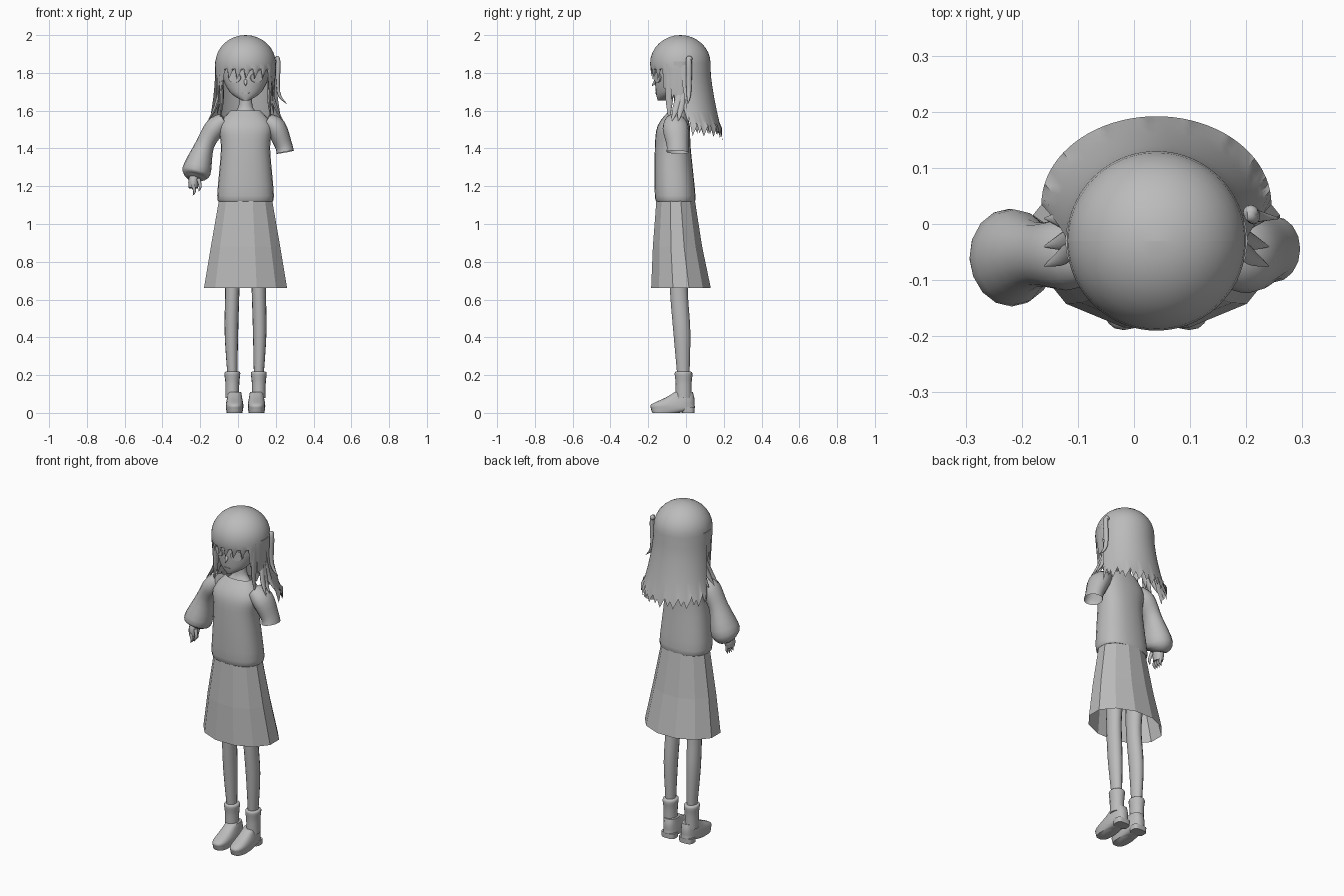
import bpy, bmesh, math
from math import sin, cos, pi, tau
from mathutils import Vector

if "Cube" in bpy.data.objects:
    bpy.data.objects.remove(bpy.data.objects["Cube"], do_unlink=True)

MID = 0.04  # x of the figure's own axis
SIDES = (("right", -1), ("left", 1))
SHADE = (0.5, 0.5, 0.5, 1)

grey = bpy.data.materials.new("plain_grey")
grey.use_nodes = True
grey.diffuse_color = SHADE
grey.node_tree.nodes["Principled BSDF"].inputs["Base Color"].default_value = SHADE


def refine(rows, steps=4):
    """Pass a smooth curve through the given rows of numbers."""
    rows = [Vector(row) for row in rows]
    result = []
    for k in range(len(rows) - 1):
        here, there = rows[k], rows[k + 1]
        before, after = rows[max(k - 1, 0)], rows[min(k + 2, len(rows) - 1)]
        for step in range(steps):
            t = step / steps
            bend_in = (there - before) / 2
            bend_out = (after - here) / 2
            ease = t * t * (3 - 2 * t)
            result.append(here.lerp(there, ease) + bend_in * t * (1 - t) ** 2
                          - bend_out * t * t * (1 - t))
    return result + [rows[-1]]


def surface(name, rings, closed=True, bottom=True, top=True, smooth=True):
    """Skin a list of point rings into one object."""
    bm = bmesh.new()
    rows = [[bm.verts.new(point) for point in ring] for ring in rings]
    count = len(rows[0])
    for low, high in zip(rows, rows[1:]):
        for i in range(count if closed else count - 1):
            j = (i + 1) % count
            bm.faces.new((low[i], low[j], high[j], high[i]))
    if closed and bottom:
        bm.faces.new(rows[0])
    if closed and top:
        bm.faces.new(rows[-1])
    bmesh.ops.remove_doubles(bm, verts=bm.verts[:], dist=0.0002)
    bmesh.ops.recalc_face_normals(bm, faces=bm.faces[:])
    mesh = bpy.data.meshes.new(name)
    bm.to_mesh(mesh)
    bm.free()
    mesh.materials.append(grey)
    ob = bpy.data.objects.new(name, mesh)
    bpy.context.collection.objects.link(ob)
    if smooth:
        bpy.ops.object.select_all(action="DESELECT")
        ob.select_set(True)
        bpy.context.view_layer.objects.active = ob
        bpy.ops.object.shade_smooth_by_angle(angle=pi / 3)


def stack(name, rows, centre=MID, count=24, power=1.0, turn=0.0, steps=4, **options):
    """Horizontal rings from rows of (z, half width, front y, back y)."""
    rings = []
    for z, width, front, back in refine(rows, steps):
        ring = []
        for i in range(count):
            angle = tau * (i + turn) / count
            across, along = (math.copysign(abs(v) ** power, v) for v in (cos(angle), sin(angle)))
            ring.append((centre + width * across,
                         (front + back) / 2 + (back - front) / 2 * along, z))
        rings.append(ring)
    surface(name, rings, **options)


def tube(name, path, depth=1.0, count=12, **options):
    """Round tube through rows of (x, y, z, radius); depth scales it front to back."""
    path = refine(path)
    points = [row.to_3d() for row in path]
    rings = []
    for k, point in enumerate(points):
        along = (points[min(k + 1, len(points) - 1)] - points[max(k - 1, 0)]).normalized()
        across = Vector((0, 1, 0)).cross(along).normalized()
        outward = along.cross(across) * depth
        rings.append([point + path[k].w * (across * cos(tau * i / count)
                      + outward * sin(tau * i / count)) for i in range(count)])
    surface(name, rings, **options)


def lock(name, start, end, radius, sag=0.01, depth=2.0):
    """Pointed strand of hair that bows towards the middle of the body."""
    start, end = Vector(start), Vector(end)
    middle = start.lerp(end, 0.6)
    middle.x -= math.copysign(sag, middle.x - MID)
    tube(name, [(*start, radius), (*middle, radius * 0.8), (*end, radius * 0.05)], depth, count=8)


def hair(name, start, skirt_rows, tip):
    """Half dome of hair with extra rows below it and a ragged last row."""
    rows = []
    for k in range(9):
        angle = pi / 2 * k / 8
        rows.append((1.85 + 0.15 * cos(angle), 0.16 * sin(angle), -0.03, 0.16 * sin(angle)))
    rows += skirt_rows
    rings = []
    for k, (z, width, centre, depth) in enumerate(rows):
        angles = [(i, start + pi * i / 40) for i in range(41)]
        rings.append([(MID + width * cos(a), centre + depth * sin(a),
                       tip(i, abs(cos(a))) if k == len(rows) - 1 else z) for i, a in angles])
    surface(name, rings, closed=False)


# Head, nose, mouth and neck
stack("head", [(1.655, 0.02, -0.15, -0.11), (1.7, 0.085, -0.16, -0.02),
               (1.8, 0.13, -0.165, 0.08), (1.9, 0.125, -0.15, 0.09), (1.97, 0.06, -0.1, 0.04)])
lock("nose", (MID, -0.15, 1.77), (MID, -0.18, 1.73), 0.01, sag=0, depth=1)
stack("mouth", [(1.69, 0.015, -0.163, -0.15), (1.695, 0.02, -0.163, -0.15)])
stack("neck", [(1.54, 0.12, -0.11, 0), (1.59, 0.06, -0.08, 0),
               (1.63, 0.036, -0.065, 0), (1.72, 0.036, -0.065, 0)])

# Sweater body
stack("sweater", [(1.12, 0.135, -0.15, 0.04), (1.15, 0.15, -0.165, 0.05), (1.4, 0.13, -0.165, 0.025),
                  (1.52, 0.14, -0.15, 0.02), (1.6, 0.08, -0.09, 0)], power=0.85, top=False)

# Panelled skirt, open below
stack("skirt", [(1.13, 0.145, -0.16, 0.05), (0.88, 0.19, -0.18, 0.09), (0.66, 0.228, -0.19, 0.137)],
      count=12, turn=0.5, steps=1, top=False, smooth=False)

# Long sleeve with gathered cuff on the right, short open sleeve on the left
tube("right_sleeve", [(-0.07, -0.06, 1.55, 0.04), (-0.12, -0.055, 1.51, 0.055),
                      (-0.175, -0.055, 1.42, 0.05), (-0.22, -0.06, 1.28, 0.076),
                      (-0.23, -0.07, 1.24, 0.04)], depth=1.15, count=16)
tube("left_sleeve", [(0.15, -0.06, 1.55, 0.04), (0.2, -0.055, 1.51, 0.055),
                     (0.24, -0.045, 1.42, 0.046), (0.25, -0.045, 1.38, 0.047)],
     depth=1.25, count=16, top=False)

# Right hand
tube("right_palm", [(-0.23, -0.07, 1.27, 0.02), (-0.235, -0.075, 1.23, 0.028),
                    (-0.237, -0.08, 1.19, 0.024)], depth=1.3)
for i in range(4):
    y = -0.055 - 0.017 * i
    lock("right_finger", (-0.24, y, 1.21), (-0.24, y, 1.15), 0.01, depth=0.9)
lock("right_thumb", (-0.21, -0.1, 1.24), (-0.21, -0.115, 1.17), 0.01, depth=1)

for side, s in SIDES:
    # Legs, socks and shoes
    x = MID + s * 0.07
    tube(side + "_leg", [(x, -0.03, 0.85, 0.045), (x, -0.038, 0.66, 0.038),
                         (x + s * 0.005, -0.022, 0.43, 0.036), (x, -0.014, 0.2, 0.026)],
         depth=1.25, count=16)
    stack(side + "_sock", [(0.08, 0.036, -0.055, 0.03), (0.16, 0.037, -0.055, 0.03),
                           (0.21, 0.042, -0.06, 0.034), (0.22, 0.03, -0.05, 0.02)], x, count=16)
    x -= s * 0.012
    stack(side + "_shoe", [(0, 0.04, -0.178, -0.035), (0.02, 0.045, -0.185, 0.04),
                           (0.045, 0.046, -0.183, 0.045), (0.08, 0.04, -0.11, 0.044),
                           (0.11, 0.035, -0.06, 0.036)], x, power=0.75)
    stack(side + "_heel", [(0, 0.042, -0.02, 0.045), (0.03, 0.044, -0.02, 0.045)],
          x, power=0.6, steps=1)

    # Eye plate
    bpy.ops.mesh.primitive_cylinder_add(vertices=20, radius=1, depth=1,
                                        location=(MID + s * 0.058, -0.15, 1.775))
    eye = bpy.context.object
    eye.name = side + "_eye"
    eye.scale = (0.036, 0.027, 0.008)
    eye.rotation_euler = (pi / 2, 0, s * 0.45)
    eye.data.materials.append(grey)

    # Locks framing the face and spreading on the shoulder
    lock(side + "_face_lock", (MID + s * 0.135, -0.085, 1.85), (MID + s * 0.135, -0.09, 1.55), 0.013)
    lock(side + "_ear_lock", (MID + s * 0.148, -0.03, 1.86), (MID + s * 0.15, -0.03, 1.58), 0.015, depth=3)
    for y in (-0.075, -0.04, 0.01):
        lock(side + "_shoulder_lock", (MID + s * 0.135, y / 3, 1.7), (MID + s * 0.2, y, 1.545), 0.011)


# Fringe with pointed strands, longer beside the cheeks
def fringe_tip(i, side):
    low = 1.66 if side > 0.93 else 1.71 if side > 0.8 else 1.765
    return low + 0.07 * (i % 4) / 3


hair("fringe", pi, [(1.82, 0.16, -0.03, 0.158), (1.76, 0.152, -0.03, 0.148)], fringe_tip)


# Long hair behind, flaring towards ragged ends
def back_row(t):
    return 1.85 - 0.37 * t, 0.16 + 0.045 * t * t, 0.065 * t ** 1.5 - 0.03, 0.157


def back_tip(i, side):
    return 1.445 + 0.06 * (i * 2 % 5) / 4 + 0.02 * side


hair("back_hair", 0, [back_row(k / 6) for k in range(1, 7)], back_tip)

# Tied strand and bead on the left
tube("left_tied_strand", [(0.2, 0.015, 1.885, 0.006), (0.213, 0.015, 1.86, 0.012),
                          (0.213, 0.015, 1.7, 0.01), (0.258, 0.01, 1.635, 0.001)], depth=1.3)
bpy.ops.mesh.primitive_uv_sphere_add(segments=12, ring_count=8, radius=0.014,
                                     location=(0.208, 0.02, 1.875))
bead = bpy.context.object
bead.name = "left_hair_bead"
bead.data.materials.append(grey)
bpy.ops.object.shade_smooth()
